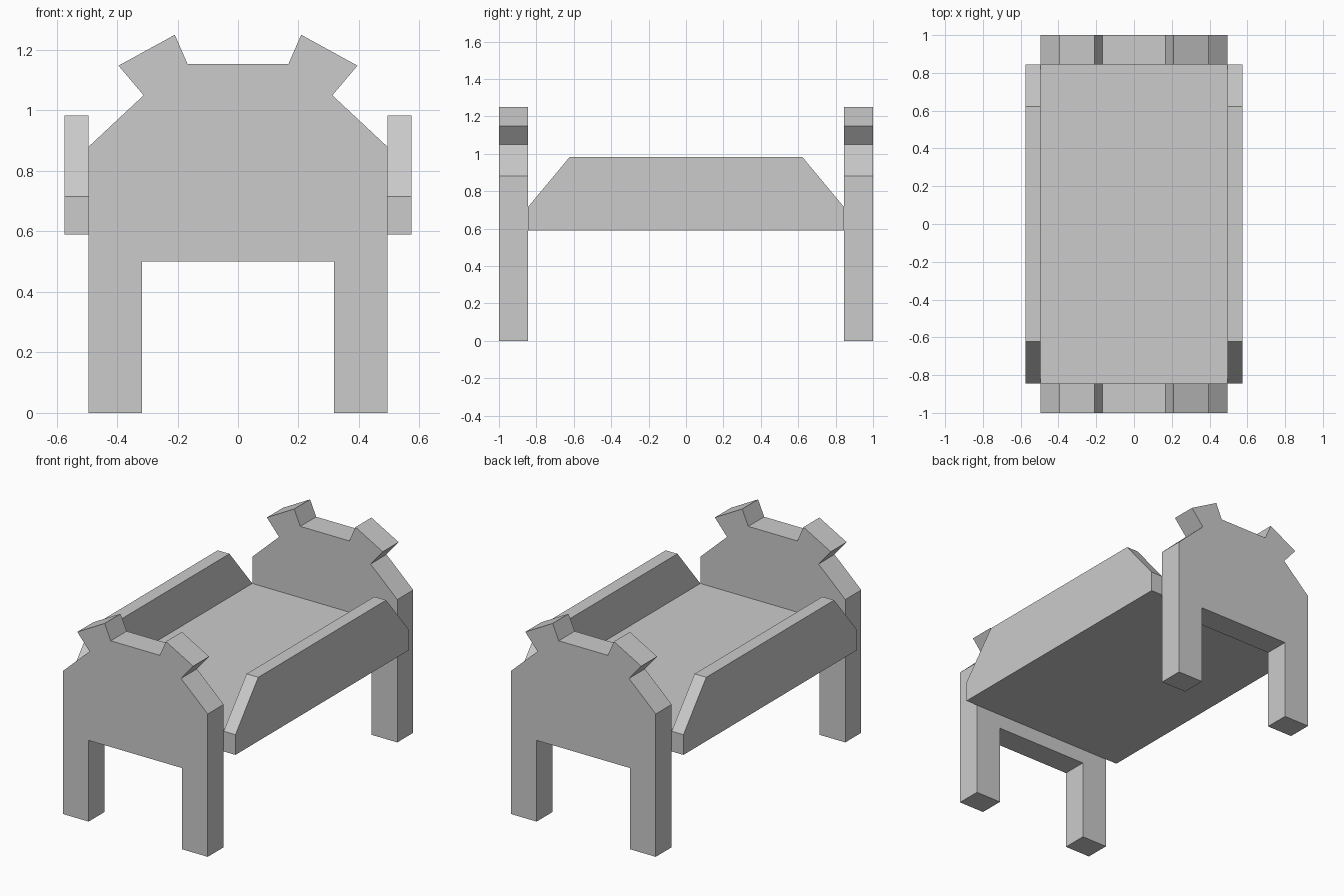
import bpy
import bmesh
from mathutils import Vector

if "Cube" in bpy.data.objects:
    bpy.data.objects.remove(bpy.data.objects["Cube"])


def extrude_profile(name, points, push):
    """Make a solid by filling a 3D outline and pushing it along a vector."""
    bm = bmesh.new()
    face = bm.faces.new([bm.verts.new(p) for p in points])
    result = bmesh.ops.extrude_face_region(bm, geom=[face], use_keep_orig=True)
    moved = [g for g in result["geom"] if isinstance(g, bmesh.types.BMVert)]
    bmesh.ops.translate(bm, verts=moved, vec=Vector(push))
    bmesh.ops.recalc_face_normals(bm, faces=bm.faces[:])
    mesh = bpy.data.meshes.new(name)
    bm.to_mesh(mesh)
    bm.free()
    obj = bpy.data.objects.new(name, mesh)
    bpy.context.collection.objects.link(obj)
    return obj


END_Y, INNER_Y = 1.0, 0.845        # outer and inner faces of the end boards
INNER_X, OUTER_X = 0.494, 0.574    # inner and outer faces of the side rails
BASE_Z, DECK_Z = 0.59, 0.715

# End boards: two legs, sloped shoulders and a pair of tilted ears
half = [(0.318, 0.5), (0.318, 0), (INNER_X, 0), (INNER_X, 0.88), (0.312, 1.05),
        (0.395, 1.148), (0.209, 1.25), (0.167, 1.154)]
outline = half + [(-x, z) for x, z in reversed(half)]
for name, side in (("front_end_board", -1), ("back_end_board", 1)):
    extrude_profile(name, [(x, side * INNER_Y, z) for x, z in outline],
                    (0, side * (END_Y - INNER_Y), 0))

# Side rails with sloped ends
rail = [(INNER_Y, BASE_Z), (INNER_Y, DECK_Z), (0.622, 0.983)]
rail += [(-y, z) for y, z in reversed(rail)]
for name, side in (("left_rail", -1), ("right_rail", 1)):
    extrude_profile(name, [(side * INNER_X, y, z) for y, z in rail],
                    (side * (OUTER_X - INNER_X), 0, 0))

# Flat bed deck between the rails
deck = [(sx * INNER_X, sy * INNER_Y, BASE_Z)
        for sx, sy in ((-1, -1), (1, -1), (1, 1), (-1, 1))]
extrude_profile("bed_deck", deck, (0, 0, DECK_Z - BASE_Z))
